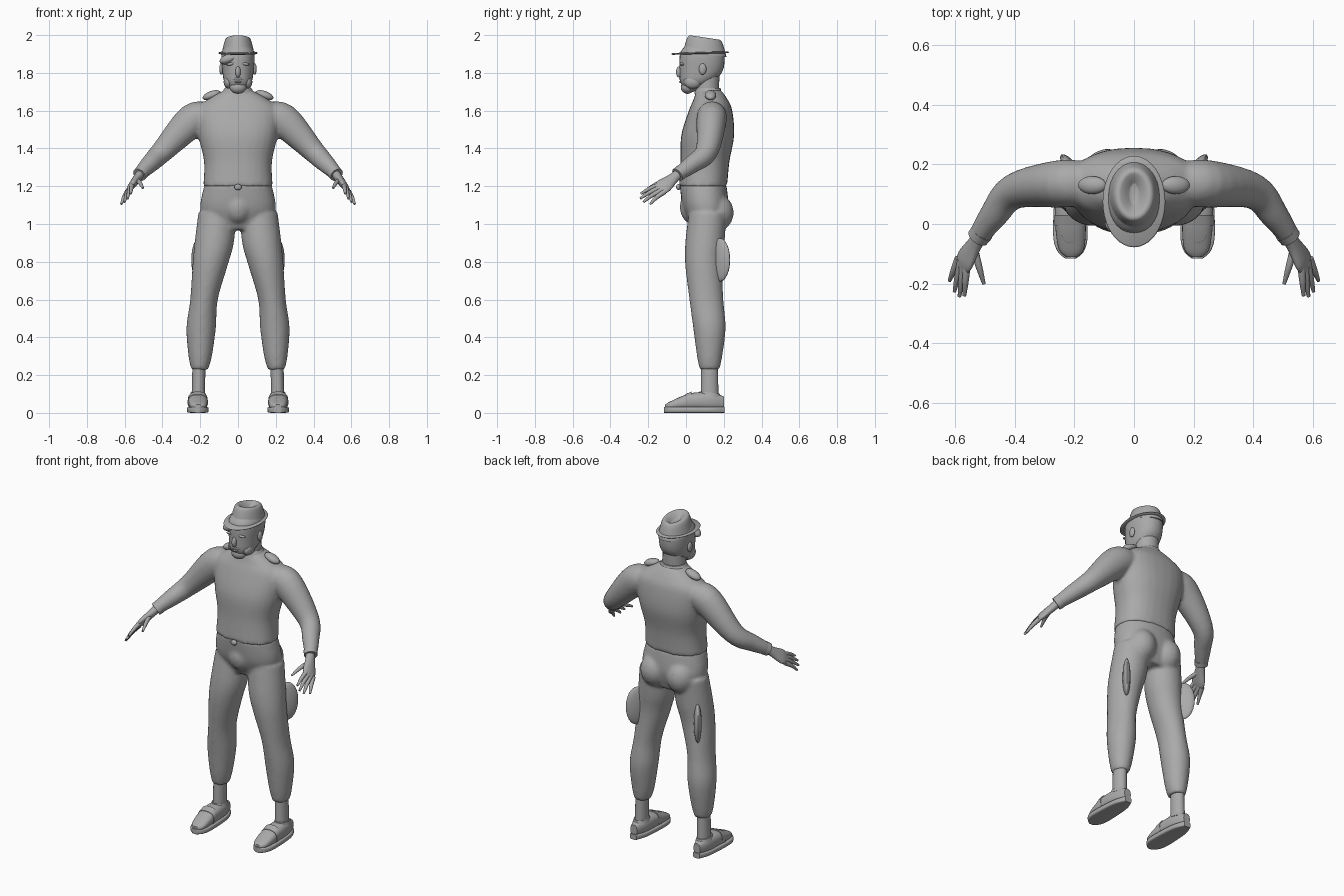
import bpy, bmesh, math
from mathutils import Vector, Matrix

old = bpy.data.objects.get("Cube")
if old:
    bpy.data.objects.remove(old)

grey = bpy.data.materials.new("plain_grey")
grey.use_nodes = True
tone = (0.4, 0.4, 0.4, 1)
grey.diffuse_color = tone
grey.node_tree.nodes["Principled BSDF"].inputs["Base Color"].default_value = tone

right, back, up = Vector((1, 0, 0)), Vector((0, 1, 0)), Vector((0, 0, 1))


def ring(x=0, y=0, z=0, wide=0.1, deep=None):
    """One cross-section: centre and half sizes."""
    return Vector((x, y, z, wide, wide if deep is None else deep))


def refine(rings, steps):
    """Catmull-Rom interpolation between neighbouring rings."""
    last = len(rings) - 1
    out = []
    for i in range(last):
        before, start = rings[max(i - 1, 0)], rings[i]
        end, after = rings[i + 1], rings[min(i + 2, last)]
        for k in range(steps):
            t = k / steps
            linear = end - before
            square = 2 * before - 5 * start + 4 * end - after
            cubic = 3 * start - before - 3 * end + after
            out.append(start + (linear * t + square * t ** 2 + cubic * t ** 3) / 2)
    return out + [rings[last]]


def signed_power(value, power):
    return math.copysign(abs(value) ** (2 / power), value)


def loft(bm, rings, axis=None, across=right, side=1, power=2, steps=5, sides=28, shear=0):
    """Closed skin over rounded rings; side=-1 mirrors it."""
    rings = refine(rings, steps)
    centres = [Vector(r[:3]) for r in rings]
    loops = []
    for i, (centre, r) in enumerate(zip(centres, rings)):
        ahead, behind = centres[min(i + 1, len(centres) - 1)], centres[max(i - 1, 0)]
        normal = axis or (ahead - behind).normalized()
        u = (across - normal * across.dot(normal)).normalized()
        v = normal.cross(u)
        loop = []
        for k in range(sides):
            angle = math.tau * k / sides
            offset = u * signed_power(math.cos(angle), power) * r[3]
            offset += v * signed_power(math.sin(angle), power) * r[4]
            offset.z += shear * offset.y
            point = centre + offset
            point.x *= side
            loop.append(bm.verts.new(point))
        loops.append(loop)
    for a, b in zip(loops, loops[1:]):
        for k in range(sides):
            n = (k + 1) % sides
            bm.faces.new((a[k], a[n], b[n], b[k]))
    bm.faces.new(loops[0])
    bm.faces.new(loops[-1])


def ball(bm, at, size, turn=0, about="Y", side=1):
    place = Matrix.Translation((at[0] * side, at[1], at[2]))
    spin = Matrix.Rotation(turn * side, 4, about)
    bmesh.ops.create_uvsphere(bm, u_segments=20, v_segments=12, radius=1,
                              matrix=place @ spin @ Matrix.Diagonal((*size, 1)))


def finish(bm, name, blend=False):
    bmesh.ops.recalc_face_normals(bm, faces=bm.faces)
    for face in bm.faces:
        face.smooth = True
    for edge in bm.edges:
        edge.smooth = edge.calc_face_angle(0) < 0.8
    mesh = bpy.data.meshes.new(name)
    bm.to_mesh(mesh)
    bm.free()
    mesh.materials.append(grey)
    ob = bpy.data.objects.new(name, mesh)
    bpy.context.collection.objects.link(ob)
    if blend:
        remesh = ob.modifiers.new("blend", "REMESH")
        remesh.mode = "VOXEL"
        remesh.voxel_size = 0.01
        remesh.use_smooth_shade = True
        soften = ob.modifiers.new("soften", "SMOOTH")
        soften.iterations = 6


def part(name, *rings, **options):
    bm = bmesh.new()
    loft(bm, rings, **options)
    finish(bm, name)


def round_part(name, at, size, **options):
    bm = bmesh.new()
    ball(bm, at, size, **options)
    finish(bm, name)


# Sweater: torso and sleeves blended together
bm = bmesh.new()
loft(bm, [ring(y=.09, z=1.2, wide=.184, deep=.128), ring(y=.1, z=1.33, wide=.18, deep=.13),
          ring(y=.115, z=1.47, wide=.21, deep=.14), ring(y=.13, z=1.6, wide=.22, deep=.115),
          ring(y=.13, z=1.66, wide=.16, deep=.09), ring(y=.12, z=1.71, wide=.07, deep=.065)],
     axis=up, power=2.3)
for side in (1, -1):
    loft(bm, [ring(x=.15, y=.135, z=1.58, wide=.06, deep=.07), ring(x=.24, y=.135, z=1.55, wide=.088, deep=.08),
              ring(x=.4, y=.11, z=1.385, wide=.06), ring(x=.47, y=.03, z=1.315, wide=.048),
              ring(x=.52, y=-.04, z=1.265, wide=.036)], side=side)
finish(bm, "sweater", blend=True)

# Trousers: hips, seat and legs blended together
bm = bmesh.new()
loft(bm, [ring(y=.09, z=1.21, wide=.178, deep=.124), ring(y=.105, z=1.08, wide=.2, deep=.12),
          ring(y=.115, z=.97, wide=.15, deep=.08)], axis=up, power=2.2)
ball(bm, at=(0, .035, 1.09), size=(.075, .068, .09))
for side in (1, -1):
    ball(bm, at=(.088, .16, 1.06), size=(.087, .093, .1), side=side)
    loft(bm, [ring(x=.11, y=.115, z=1.06, wide=.1), ring(x=.126, y=.1, z=.9, wide=.104),
              ring(x=.148, y=.094, z=.78, wide=.093, deep=.098), ring(x=.18, y=.108, z=.6, wide=.073, deep=.09),
              ring(x=.195, y=.124, z=.45, wide=.078, deep=.086), ring(x=.2, y=.125, z=.3, wide=.062, deep=.067),
              ring(x=.203, y=.125, z=.23, wide=.045, deep=.053)], axis=up, side=side)
finish(bm, "trousers", blend=True)
round_part("waist_buckle", at=(0, -.04, 1.195), size=(.02, .012, .016))

# Neck and collar
part("neck", ring(y=.112, z=1.66, wide=.068, deep=.06), ring(y=.11, z=1.8, wide=.064, deep=.068), axis=up)
part("collar", ring(y=.117, z=1.69, wide=.09, deep=.074), ring(y=.117, z=1.72, wide=.07, deep=.065), axis=up)

# Head
part("head", ring(y=.02, z=1.7, wide=.025, deep=.02), ring(y=.054, z=1.75, wide=.07, deep=.083),
     ring(y=.08, z=1.81, wide=.083, deep=.114), ring(y=.086, z=1.9, wide=.088, deep=.118),
     ring(y=.088, z=1.94, wide=.07, deep=.095), axis=up, power=2.2)

# Face and hair
round_part("nose", at=(0, -.035, 1.805), size=(.014, .018, .03), turn=0)
round_part("beard", at=(0, .008, 1.724), size=(.045, .035, .035))
round_part("moustache", at=(0, -.018, 1.768), size=(.034, .018, .01))
round_part("lips", at=(0, -.026, 1.752), size=(.02, .01, .006))
round_part("fringe", at=(-.045, 0, 1.876), size=(.055, .035, .026), turn=-.35)

# Hat: brim and creased crown
part("hat_brim", ring(y=.075, z=1.9, wide=.097, deep=.145), ring(y=.075, z=1.905, wide=.105, deep=.153),
     ring(y=.075, z=1.91, wide=.1, deep=.148), axis=up, steps=2, sides=40, shear=.03)
part("hat_crown", ring(y=.1, z=1.9, wide=.087, deep=.115), ring(y=.1, z=1.97, wide=.07, deep=.094),
     ring(y=.1, z=1.987, wide=.054, deep=.078), ring(y=.1, z=1.98, wide=.036, deep=.06),
     ring(y=.1, z=1.96, wide=.014, deep=.035), axis=up, sides=36, shear=-.15)

# Ends of the finger row, shared by both hands
knuckles = Vector((.56, -.13, 1.21)), Vector((.587, -.115, 1.17))
tips = Vector((.568, -.24, 1.16)), Vector((.618, -.19, 1.105))
palm_across = knuckles[1] - knuckles[0]


def finger(bm, start, end, side):
    middle = start.lerp(end, .55) + up * .006
    loft(bm, [ring(*point, wide=width) for point, width in
              ((start, .014), (middle, .011), (end, .006))], across=palm_across, side=side, sides=12)


for side, label in ((1, "left_"), (-1, "right_")):
    # Hand: palm, four fanned fingers and a thumb
    bm = bmesh.new()
    loft(bm, [ring(x=.51, y=-.03, z=1.275, wide=.024), ring(x=.535, y=-.07, z=1.24, wide=.03, deep=.022),
              ring(x=.565, y=-.12, z=1.2, wide=.044, deep=.018), ring(x=.578, y=-.15, z=1.18, wide=.032, deep=.009)],
         across=palm_across, side=side)
    for i in range(4):
        share = i / 3
        reach = Vector((0, -.022, -.008)) * math.sin(math.pi * share)
        finger(bm, knuckles[0].lerp(knuckles[1], share), tips[0].lerp(tips[1], share) + reach, side)
    finger(bm, Vector((.537, -.08, 1.235)), Vector((.503, -.2, 1.19)), side)
    finish(bm, label + "hand")

    # Sleeve cuff, shoulder tab and thigh pouch
    part(label + "cuff", ring(x=.508, y=-.026, z=1.275, wide=.039), ring(x=.523, y=-.046, z=1.26, wide=.037),
         side=side, steps=1)
    round_part(label + "shoulder_tab", at=(.14, .13, 1.682), size=(.05, .03, .022), turn=.35, side=side)
    round_part(label + "thigh_pouch", at=(.205, .18, .81), size=(.065, .022, .115), turn=.93, about="Z", side=side)

    # Eye, brow and ear
    round_part(label + "eye", at=(.034, -.014, 1.828), size=(.014, .01, .008), side=side)
    round_part(label + "eyebrow", at=(.036, -.02, 1.847), size=(.026, .013, .008), turn=.15, side=side)
    round_part(label + "ear", at=(.088, .088, 1.82), size=(.011, .02, .03), side=side)
    round_part(label + "whiskers", at=(.05, .035, 1.752), size=(.026, .046, .036), side=side)

    # Ankle
    part(label + "ankle", ring(x=.21, y=.125, z=.07, wide=.036, deep=.047),
         ring(x=.207, y=.125, z=.26, wide=.034, deep=.044), axis=up, side=side)

    # Shoe: upper, sole, strap, raised toe seam and opening rim
    part(label + "shoe_upper", ring(x=.21, y=-.11, z=.034, wide=.018, deep=.01),
         ring(x=.21, y=-.08, z=.04, wide=.043, deep=.022), ring(x=.213, y=.02, z=.06, wide=.052, deep=.043),
         ring(x=.213, y=.13, z=.062, wide=.045, deep=.047), ring(x=.213, y=.2, z=.055, wide=.022, deep=.032),
         axis=back, side=side, power=2.5)
    part(label + "shoe_sole", ring(x=.212, y=-.116, z=.016, wide=.018, deep=.016),
         ring(x=.212, y=-.09, z=.016, wide=.045, deep=.016), ring(x=.213, y=-.03, z=.016, wide=.058, deep=.016),
         ring(x=.213, y=.13, z=.016, wide=.049, deep=.016), ring(x=.213, y=.205, z=.016, wide=.022, deep=.016),
         axis=back, side=side, power=5)
    part(label + "shoe_strap", ring(x=.213, y=-.005, z=.056, wide=.054, deep=.042),
         ring(x=.213, y=.03, z=.064, wide=.053, deep=.049), axis=back, side=side, power=2.5)
    part(label + "toe_seam", ring(x=.213, y=-.035, z=.06, wide=.042, deep=.045),
         ring(x=.213, y=-.03, z=.08, wide=.03, deep=.034), axis=up, side=side, shear=.3)
    part(label + "shoe_rim", ring(x=.212, y=.125, z=.085, wide=.044, deep=.062),
         ring(x=.212, y=.125, z=.108, wide=.038, deep=.052), axis=up, side=side, shear=-.1)
